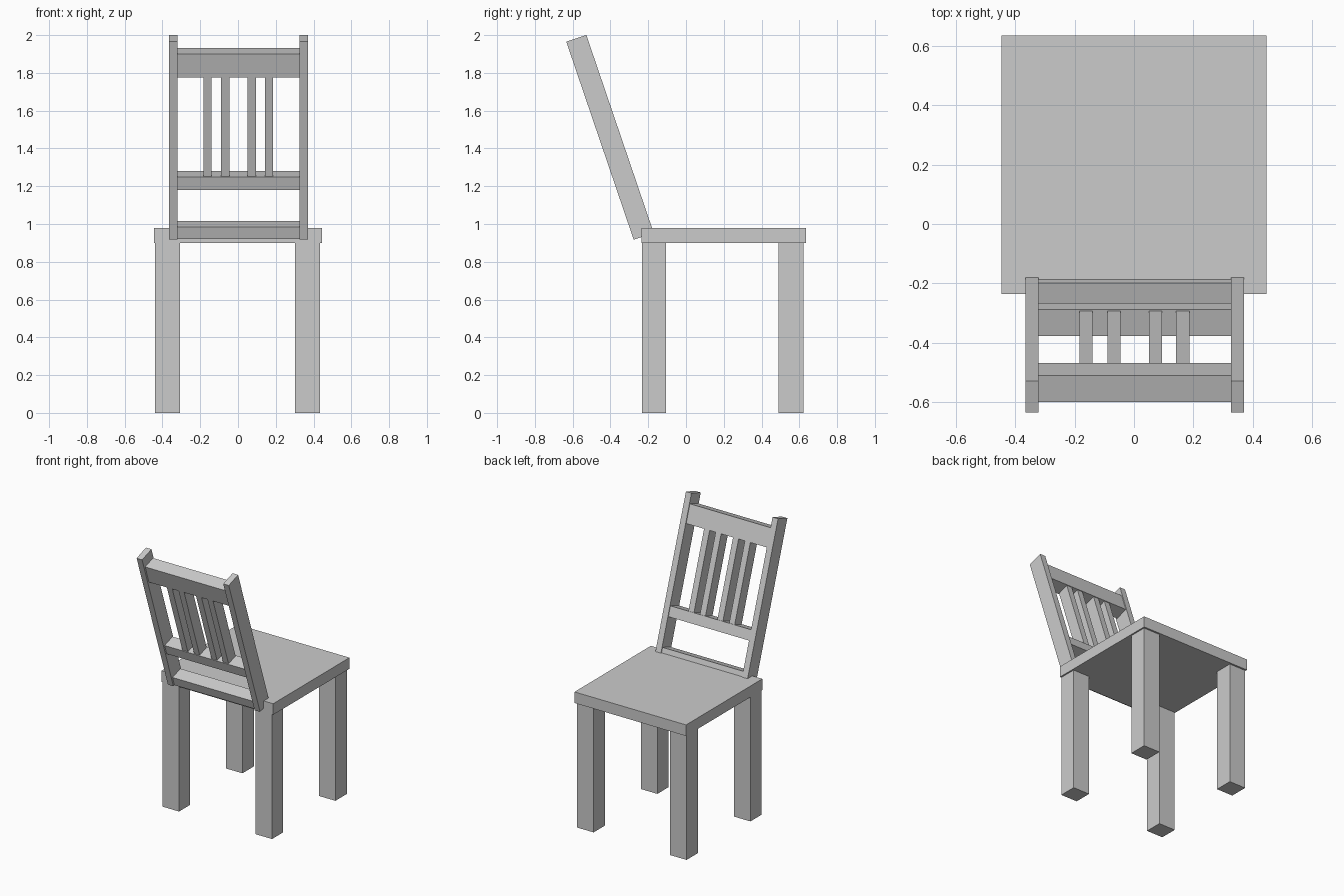
import bpy
from math import radians
from mathutils import Matrix

if "Cube" in bpy.data.objects:
    bpy.data.objects.remove(bpy.data.objects["Cube"])

# Local frame of the leaning backrest: origin at its lower rear edge
LEAN = Matrix.Translation((0, -0.277, 0.917)) @ Matrix.Rotation(radians(18.8), 4, 'X')


def box(name, x, y, z, frame=Matrix()):
    """Box from (min, max) ranges, placed in the given frame."""
    bpy.ops.mesh.primitive_cube_add(size=1)
    ob = bpy.context.object
    ob.name = ob.data.name = name
    ranges = (x, y, z)
    centre = Matrix.Translation([(a + b) / 2 for a, b in ranges])
    size = Matrix.Diagonal([b - a for a, b in ranges] + [1])
    ob.data.transform(frame @ centre @ size)
    return ob


# Seat
box("seat", (-0.445, 0.445), (-0.235, 0.635), (0.90, 0.98))

# Legs
for side, x in (("left", (-0.44, -0.308)), ("right", (0.302, 0.434))):
    box(f"front_leg_{side}", x, (-0.232, -0.105), (0, 0.90))
    box(f"back_leg_{side}", x, (0.49, 0.622), (0, 0.90))

# Backrest posts
for side, x in (("left", (-0.365, -0.321)), ("right", (0.326, 0.37))):
    box(f"backrest_post_{side}", x, (0, 0.112), (0, 1.107), LEAN)

# Backrest rails, slightly inset from the posts
for name, z in (("bottom", (0, 0.067)), ("middle", (0.274, 0.347)), ("top", (0.902, 1.035))):
    box(f"{name}_rail", (-0.321, 0.326), (0.012, 0.106), z, LEAN)

# Backrest slats, in two pairs
for i, x in enumerate((-0.161, -0.067, 0.072, 0.164)):
    box(f"backrest_slat_{i + 1}", (x - 0.022, x + 0.022), (0.017, 0.101), (0.347, 0.902), LEAN)
